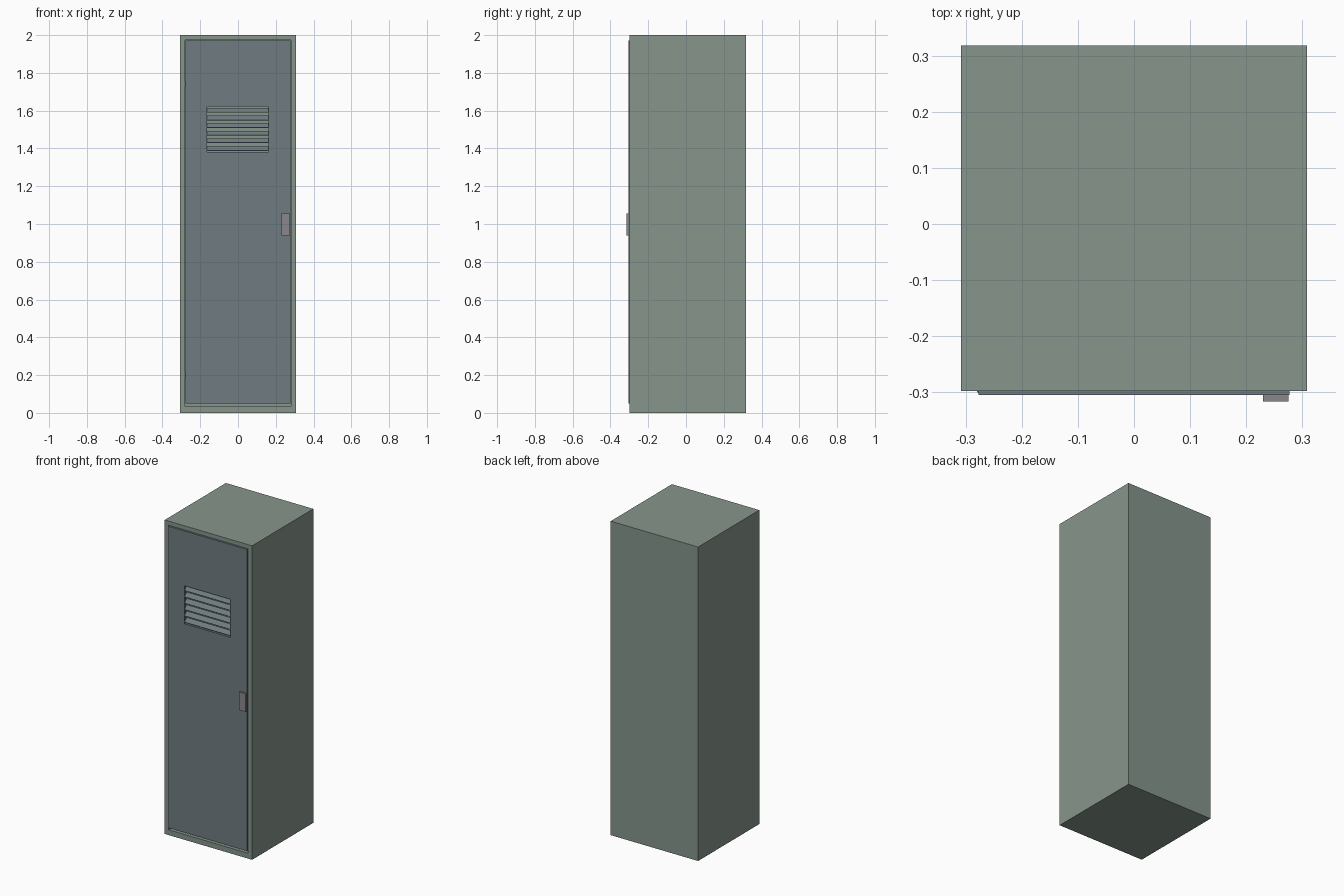
import bpy, bmesh, math
from mathutils import Matrix

if "Cube" in bpy.data.objects:
    bpy.data.objects.remove(bpy.data.objects["Cube"])


def material(name, rgb):
    m = bpy.data.materials.new(name)
    m.diffuse_color = (*rgb, 1)
    m.use_nodes = True
    m.node_tree.nodes["Principled BSDF"].inputs["Base Color"].default_value = m.diffuse_color
    return m


GREEN = material("green_grey_paint", (0.24, 0.30, 0.26))
BLUE = material("blue_grey_paint", (0.16, 0.20, 0.22))
STEEL = material("steel", (0.25, 0.25, 0.26))


def finish(name, bm, mat):
    bmesh.ops.recalc_face_normals(bm, faces=bm.faces)
    mesh = bpy.data.meshes.new(name)
    bm.to_mesh(mesh)
    bm.free()
    mesh.materials.append(mat)
    ob = bpy.data.objects.new(name, mesh)
    bpy.context.collection.objects.link(ob)
    return ob


def box(name, x, y, z, mat):
    bm = bmesh.new()
    bmesh.ops.create_cube(bm, size=1)
    for v in bm.verts:
        v.co = [r[0] + (c + 0.5) * (r[1] - r[0]) for c, r in zip(v.co, (x, y, z))]
    return finish(name, bm, mat)


def hollow(name, outer, inner, y0, y1, floor, mat):
    """Panel or case with a rectangular opening; floor = y of the recess, None = through."""
    bm = bmesh.new()

    def ring(r, y):
        x0, x1, z0, z1 = r
        return [bm.verts.new((x, y, z)) for x, z in
                ((x0, z0), (x1, z0), (x1, z1), (x0, z1))]

    def bridge(a, b):
        for i in range(4):
            j = (i + 1) % 4
            bm.faces.new((a[i], a[j], b[j], b[i]))

    of, ob_ = ring(outer, y0), ring(outer, y1)
    inf, inb = ring(inner, y0), ring(inner, y1 if floor is None else floor)
    bridge(of, inf)
    bridge(of, ob_)
    bridge(inf, inb)
    if floor is None:
        bridge(ob_, inb)
    else:
        bm.faces.new(ob_)
        bm.faces.new(inb)
    return finish(name, bm, mat)


# Cabinet: open-fronted case
hollow("cabinet_body", (-0.308, 0.308, 0, 2), (-0.280, 0.280, 0.034, 1.974),
       -0.298, 0.318, 0.298, GREEN)

# Door sheet with ventilation opening
hollow("door", (-0.277, 0.277, 0.05, 1.971), (-0.164, 0.161, 1.38, 1.622),
       -0.305, -0.290, None, BLUE)

# Sloping vent slats, front edge low
SLATS = 6
for i in range(SLATS):
    bm = bmesh.new()
    bmesh.ops.create_cube(bm, size=1)
    z = 1.38 + 0.242 * (i + 0.5) / SLATS
    bm.transform(Matrix.Translation((-0.0015, -0.292, z))
                 @ Matrix.Rotation(math.radians(45), 4, 'X')
                 @ Matrix.Diagonal((0.325, 0.032, 0.003, 1)))
    finish(f"vent_slat_{i + 1}", bm, BLUE)

# Handle
box("door_handle", (0.230, 0.275), (-0.316, -0.304), (0.94, 1.055), STEEL)

# Hinge pins on the left edge
for label, z in (("lower", 0.20), ("upper", 1.74)):
    bm = bmesh.new()
    bmesh.ops.create_cone(bm, cap_ends=True, segments=12, radius1=0.003, radius2=0.003,
                          depth=0.03, matrix=Matrix.Translation((-0.277, -0.298, z)))
    finish(f"{label}_hinge", bm, BLUE)
